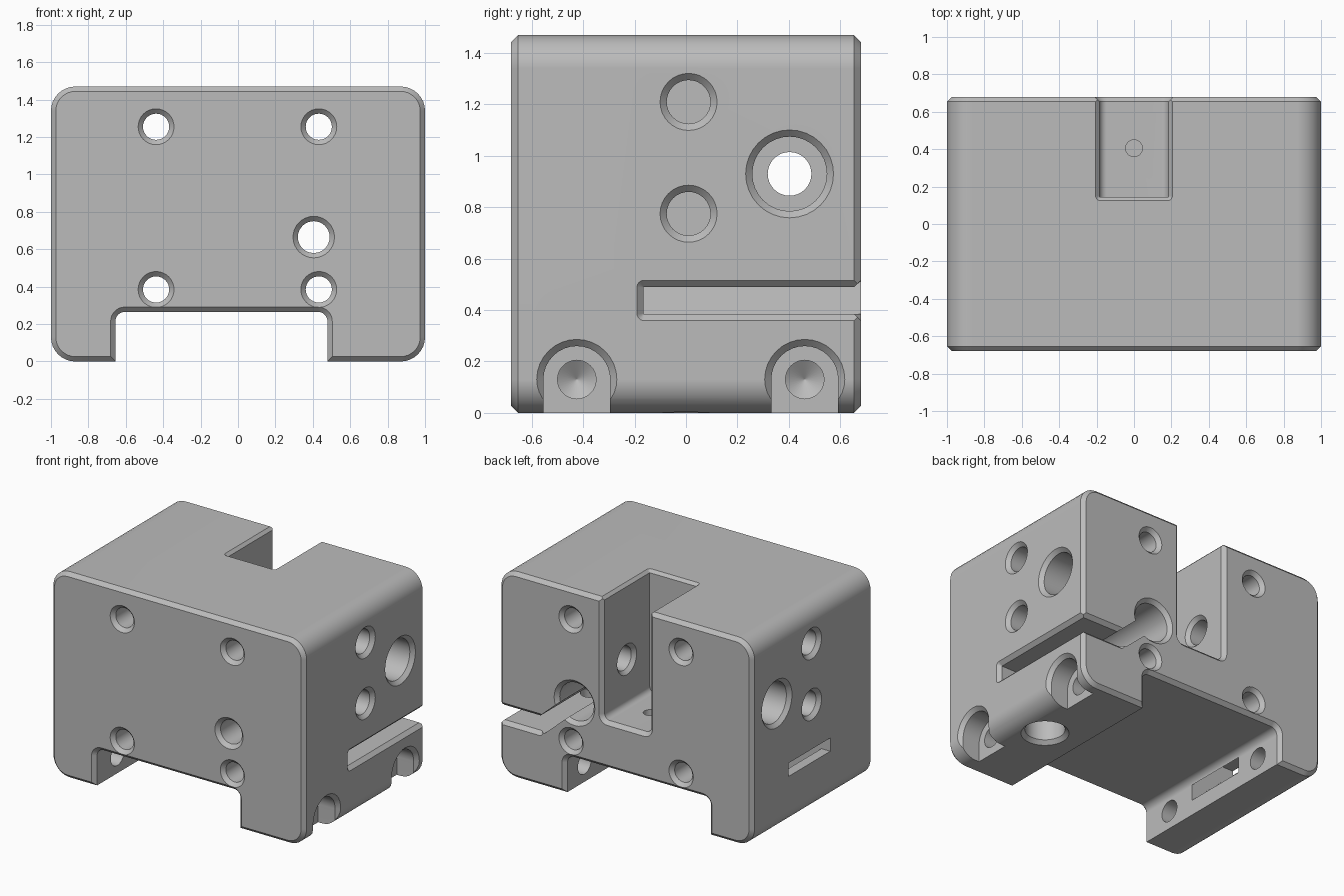
import bpy
import bmesh
import math
from mathutils import Vector

cube = bpy.data.objects.get("Cube")
if cube:
    bpy.data.objects.remove(cube, do_unlink=True)

HX, HY, HZ = 1.0, 0.68, 1.47   # half width, half depth, full height
C = 0.026                      # chamfer size
OUT = 0.02                     # cutter overshoot
AXES = {
    "x": lambda u, v, t: Vector((t, u, v)),
    "y": lambda u, v, t: Vector((u, t, v)),
    "z": lambda u, v, t: Vector((u, v, t)),
}


def rounded(u0, u1, v0, v1, r, d=0.0, steps=8):
    """Rounded rectangle outline, offset outward by d."""
    rr = max(r + d, 0.002)
    grow = rr - r
    pts = []
    corners = [(u1 - r, v1 - r), (u0 + r, v1 - r), (u0 + r, v0 + r), (u1 - r, v0 + r)]
    for k, (cu, cv) in enumerate(corners):
        for i in range(steps + 1):
            a = (k + i / steps) * math.pi / 2
            pts.append((cu + (r + grow) * math.cos(a), cv + (r + grow) * math.sin(a)))
    return pts


def loft(name, axis, sections):
    """Closed solid through (outline, position) sections along an axis."""
    bm = bmesh.new()
    rings = [[bm.verts.new(AXES[axis](u, v, t)) for u, v in pts] for pts, t in sections]
    n = len(rings[0])
    for a, b in zip(rings, rings[1:]):
        for i in range(n):
            j = (i + 1) % n
            bm.faces.new((a[i], a[j], b[j], b[i]))
    bm.faces.new(rings[0])
    bm.faces.new(rings[-1])
    bmesh.ops.remove_doubles(bm, verts=bm.verts, dist=1e-5)
    bmesh.ops.recalc_face_normals(bm, faces=bm.faces)
    mesh = bpy.data.meshes.new(name)
    bm.to_mesh(mesh)
    bm.free()
    obj = bpy.data.objects.new(name, mesh)
    bpy.context.collection.objects.link(obj)
    return obj


def solid(name, axis, box, steps):
    """Loft of one rounded box with (position, offset) steps."""
    return loft(name, axis, [(rounded(*box, d), t) for t, d in steps])


# Main block with chamfered front and back rims
body = solid("clamp_block", "y", (-HX, HX, 0, HZ, 0.13),
             [(-HY, -C), (-HY + C, 0), (HY - C, 0), (HY, -C)])


def cut(cutter):
    bpy.ops.object.select_all(action="DESELECT")
    body.select_set(True)
    bpy.context.view_layer.objects.active = body
    mod = body.modifiers.new("cut", "BOOLEAN")
    mod.operation = "DIFFERENCE"
    mod.solver = "EXACT"
    mod.object = cutter
    cutter.hide_render = True
    bpy.ops.object.modifier_apply(modifier=mod.name)
    bpy.data.objects.remove(cutter, do_unlink=True)


def mouth(face, end):
    """Steps of a chamfered opening at a face, running to end."""
    s = 1 if face > end else -1
    return [(face + s * OUT, C + OUT), (face - s * C, 0), (end, 0)]


def circle(u, v, r):
    return (u - r, u + r, v - r, v + r, r)


def hole(axis, u, v, r, face, end):
    cut(solid("hole_cutter", axis, circle(u, v, r), mouth(face, end)))


def through(axis, box, half):
    cut(solid("through_cutter", axis, box, mouth(-half, 0)[:2] + mouth(half, 0)[1::-1]))


# Underside channel between the two legs
through("y", (-0.655, 0.478, -0.5, 0.265, 0.05), HY)

# Rear slot, open at the top and back
cut(solid("rear_slot_cutter", "y", (-0.185, 0.185, 0.6, 2, 0.04), mouth(HY, 0.145)))
cut(solid("rear_slot_rim_cutter", "z", (-0.185, 0.185, 0.145, 1, 0.005),
          [(HZ + OUT, 0.02 + OUT), (HZ - 0.02, 0), (1.2, 0)]))
cut(solid("slot_floor_hole_cutter", "z", circle(0, 0.405, 0.045), [(0.7, 0), (0.42, 0)]))

# Four long mounting holes, front to back
for x in (-0.438, 0.432):
    for z in (0.385, 1.255):
        through("y", circle(x, z, 0.07), HY)

# Rod bore: narrow at the front, wide at the back
hole("y", 0.405, 0.665, 0.085, -HY, 0.3)
hole("y", 0.405, 0.665, 0.135, HY, -0.19)

# Clamping slit from the left side, bending up into the bore
cut(solid("slit_side_cutter", "x", (-0.165, 1, 0.385, 0.49, 0.002), mouth(HX, 0.68)))
cut(solid("slit_back_cutter", "y", (0.68, 1.5, 0.385, 0.49, 0.002), mouth(HY, -0.165)))
bend = [(0.72, 0.49), (0.69, 0.49), (0.5, 0.66), (0.4, 0.6), (0.64, 0.385), (0.72, 0.385)]
cut(loft("slit_bend_cutter", "y", [(bend, -0.165), (bend, 0.8)]))

# Clamping screw hole rising from the left leg
hole("z", 0.75, 0.0, 0.13, 0, 0.17)
cut(solid("clamp_screw_cutter", "z", circle(0.75, 0, 0.07), [(0.1, 0), (0.6, 0)]))

# Side openings on both sides
for side in (1, -1):
    for z in (0.775, 1.21):
        hole("x", 0.01, z, 0.085, side * HX, side * 0.62)
    hole("x", 0.403, 0.93, 0.145, side * HX, side * 0.62)

# Cross shaft, flared where it meets the rear slot
cut(solid("cross_shaft_cutter", "x", circle(0.403, 0.93, 0.085),
          [(-0.8, 0), (-0.21, 0), (-0.18, 0.03), (0.18, 0.03), (0.21, 0), (0.8, 0)]))

# Leg screws: arched recess, then a shaft ending in a drill point
for y in (-0.425, 0.462):
    cut(solid("arch_recess_cutter", "x", (y - 0.13, y + 0.13, -0.5, 0.26, 0.13),
              mouth(HX, 0.84)))
    cut(solid("leg_screw_cutter", "x", circle(y, 0.13, 0.075),
              [(0.95, 0), (-0.83, 0), (-0.88, -0.075)]))

# Strap passage slanting down through the right leg
strap = [(-1.1, 0.36), (-0.93, 0.36), (-0.6, 0.06), (-0.6, 0.17), (-0.9, 0.455), (-1.1, 0.455)]
cut(loft("strap_cutter", "y", [(strap, -0.2), (strap, 0.27)]))

# Single grey finish
grey = bpy.data.materials.new("plain_grey")
grey.use_nodes = True
colour = (0.5, 0.5, 0.5, 1)
grey.diffuse_color = colour
grey.node_tree.nodes["Principled BSDF"].inputs["Base Color"].default_value = colour
body.data.materials.clear()
body.data.materials.append(grey)

# Smooth curves, crisp chamfers
bpy.ops.object.select_all(action="DESELECT")
body.select_set(True)
bpy.context.view_layer.objects.active = body
bpy.ops.object.shade_smooth_by_angle(angle=math.radians(25))
weighted = body.modifiers.new("weighted_normals", "WEIGHTED_NORMAL")
weighted.keep_sharp = True
